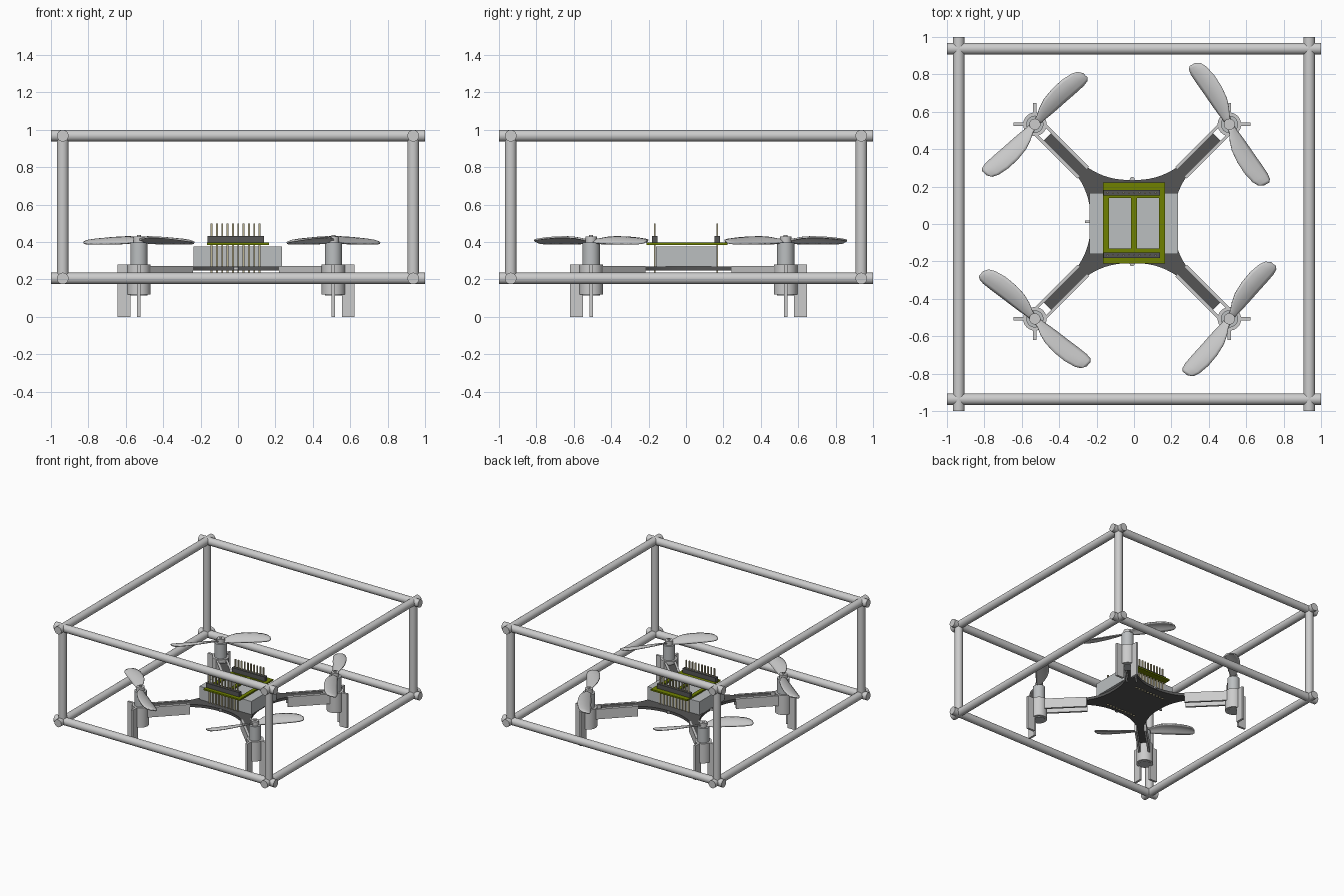
import bpy, bmesh
from math import pi, sin, cos, radians
from mathutils import Matrix, Vector

if "Cube" in bpy.data.objects:
    bpy.data.objects.remove(bpy.data.objects["Cube"])

CX, CY = -0.01, 0.013          # drone centre
ARM = 0.52                     # motor offset in x and y


def material(name, rgb):
    m = bpy.data.materials.new(name)
    m.diffuse_color = (*rgb, 1)
    m.use_nodes = True
    m.node_tree.nodes["Principled BSDF"].inputs["Base Color"].default_value = m.diffuse_color
    return m


DARK = material("dark_board", (0.09, 0.09, 0.09))
GREEN = material("green_board", (0.16, 0.22, 0.0))
SILVER = material("light_plastic", (0.6, 0.6, 0.58))
CELL = material("battery_grey", (0.5, 0.52, 0.53))
BRASS = material("pin_metal", (0.5, 0.45, 0.28))


def box(bm, x0, x1, y0, y1, z0, z1, mat=Matrix()):
    m = mat @ Matrix.Translation(((x0 + x1) / 2, (y0 + y1) / 2, (z0 + z1) / 2))
    m = m @ Matrix.Diagonal((x1 - x0, y1 - y0, z1 - z0, 1))
    bmesh.ops.create_cube(bm, size=1, matrix=m)


def rod(bm, a, b, r, seg=24):
    a, b = Vector(a), Vector(b)
    m = Matrix.Translation((a + b) / 2) @ (b - a).to_track_quat('Z', 'Y').to_matrix().to_4x4()
    bmesh.ops.create_cone(bm, cap_ends=True, segments=seg, radius1=r, radius2=r,
                          depth=(b - a).length, matrix=m)


def finish(bm, name, mat=None, smooth=True):
    me = bpy.data.meshes.new(name)
    bm.to_mesh(me)
    bm.free()
    ob = bpy.data.objects.new(name, me)
    bpy.context.collection.objects.link(ob)
    if mat:
        me.materials.append(mat)
    if smooth:
        bpy.ops.object.select_all(action='DESELECT')
        ob.select_set(True)
        bpy.context.view_layer.objects.active = ob
        bpy.ops.object.shade_smooth_by_angle(angle=radians(35))
    return ob


# Protective cage of tubes
bm = bmesh.new()
E, R, LO, HI = 0.937, 0.031, 0.205, 0.968
for s in (-1, 1):
    for z in (LO, HI):
        rod(bm, (-1, s * E, z), (1, s * E, z), R)
        rod(bm, (s * E, -1, z), (s * E, 1, z), R)
    for t in (-1, 1):
        rod(bm, (s * E, t * E, LO), (s * E, t * E, HI), R)
finish(bm, "cage_tubes")

# Main board with four concave sides
bm = bmesh.new()
outline = []
for k in range(4):
    for i in range(17):
        t = -1 + i / 8
        p = Vector((0.222 + 0.07 * abs(t) ** 2.4, 0.242 * t, 0))
        p.rotate(Matrix.Rotation(k * pi / 2, 3, 'Z'))
        outline.append(bm.verts.new((p.x + CX, p.y + CY, 0.247)))
face = bm.faces.new(outline)
top = bmesh.ops.extrude_face_region(bm, geom=[face])
bmesh.ops.translate(bm, vec=(0, 0, 0.022), verts=[v for v in top['geom'] if isinstance(v, bmesh.types.BMVert)])
bmesh.ops.recalc_face_normals(bm, faces=bm.faces)
for k in range(4):             # board strips inside the arms
    turn = Matrix.Translation((CX, CY, 0)) @ Matrix.Rotation(pi / 4 + k * pi / 2, 4, 'Z')
    box(bm, 0.3, 0.64, -0.028, 0.028, 0.247, 0.269, turn)
finish(bm, "main_board", DARK)

# Small lugs on the board edge
bm = bmesh.new()
for s in (-1, 1):
    rod(bm, (CX, CY + s * 0.226, 0.25), (CX, CY + s * 0.226, 0.266), 0.013, 16)
box(bm, -0.262, -0.225, 0.005, 0.018, 0.25, 0.266)
finish(bm, "board_lugs", SILVER)

# Battery
bm = bmesh.new()
box(bm, -0.238, 0.234, -0.16, 0.165, 0.269, 0.377)
finish(bm, "battery", CELL, False)

# Upper green board with two windows
bm = bmesh.new()
for x in (-0.15, 0, 0.15):
    box(bm, x - 0.015, x + 0.015, -0.13, 0.14, 0.384, 0.396)
for y0, y1 in ((-0.212, -0.13), (0.14, 0.222)):
    box(bm, -0.165, 0.165, y0, y1, 0.384, 0.396)
finish(bm, "upper_board", GREEN, False)

# Pin headers and pins
bm, pins = bmesh.new(), bmesh.new()
for y in (-0.167, 0.167):
    box(bm, -0.162, 0.138, y - 0.015, y + 0.015, 0.396, 0.432)
    for i in range(10):
        x = -0.013 + (i - 4.5) * 0.0285
        box(pins, x - 0.005, x + 0.005, y - 0.005, y + 0.005, 0.236, 0.5)
finish(bm, "pin_headers", DARK, False)
finish(pins, "header_pins", BRASS, False)


def propeller(name, x, y, angle, spin):
    # rows: distance, leading edge, trailing edge, slope
    rows = [(0.0, 0.014, -0.014, 0.5), (0.04, 0.022, -0.018, 0.5), (0.08, 0.04, -0.025, 0.48),
            (0.13, 0.054, -0.032, 0.42), (0.2, 0.058, -0.04, 0.36), (0.27, 0.052, -0.049, 0.3),
            (0.33, 0.036, -0.055, 0.25), (0.36, 0.018, -0.052, 0.22), (0.374, -0.01, -0.04, 0.2)]
    bm = bmesh.new()
    n = 6
    for half in (0, pi):
        a = radians(angle) + half
        grid = []
        for u, lead, trail, slope in rows:
            row = []
            for i in range(n + 1):
                t = i / n
                v = trail + (lead - trail) * t
                z = 0.404 + v * slope + 0.1 * (lead - trail) * sin(pi * t)
                w = v * spin
                row.append(bm.verts.new((x + u * cos(a) - w * sin(a), y + u * sin(a) + w * cos(a), z)))
            grid.append(row)
        for r0, r1 in zip(grid, grid[1:]):
            for i in range(n):
                bm.faces.new((r0[i], r1[i], r1[i + 1], r0[i + 1]))
    bmesh.ops.recalc_face_normals(bm, faces=bm.faces)
    ob = finish(bm, name + "_blades")
    mod = ob.modifiers.new("thickness", 'SOLIDIFY')
    mod.thickness = 0.009
    mod.offset = 0
    bm = bmesh.new()
    rod(bm, (x, y, 0.397), (x, y, 0.43), 0.03)
    rod(bm, (x, y, 0.43), (x, y, 0.437), 0.011, 16)
    finish(bm, name + "_hub")


# Four arms with motor, mount, landing fins and propeller
arms = [("back_left", -1, 1, 48, 1), ("back_right", 1, 1, 118, -1),
        ("front_left", -1, -1, 136, -1), ("front_right", 1, -1, 55, 1)]
for name, sx, sy, angle, spin in arms:
    x, y = CX + sx * ARM, CY + sy * ARM
    bm = bmesh.new()
    rod(bm, (x, y, 0.12), (x, y, 0.28), 0.063, 32)
    fin = sorted((sx * 0.045, sx * 0.113))
    box(bm, x + fin[0], x + fin[1], y - 0.009, y + 0.009, 0, 0.28)
    fin = sorted((sy * 0.045, sy * 0.113))
    box(bm, x - 0.009, x + 0.009, y + fin[0], y + fin[1], 0, 0.28)
    turn = Matrix.Translation((CX, CY, 0)) @ Vector((sx, sy, 0)).to_track_quat('X', 'Z').to_matrix().to_4x4()
    for s in (-1, 1):
        box(bm, 0.37, 0.7, s * 0.036 - 0.008, s * 0.036 + 0.008, 0.19, 0.272, turn)
    finish(bm, name + "_motor_mount", SILVER)
    bm = bmesh.new()
    rod(bm, (x, y, 0.115), (x, y, 0.397), 0.046, 32)
    finish(bm, name + "_motor", CELL)
    propeller(name + "_propeller", x, y, angle, spin)
